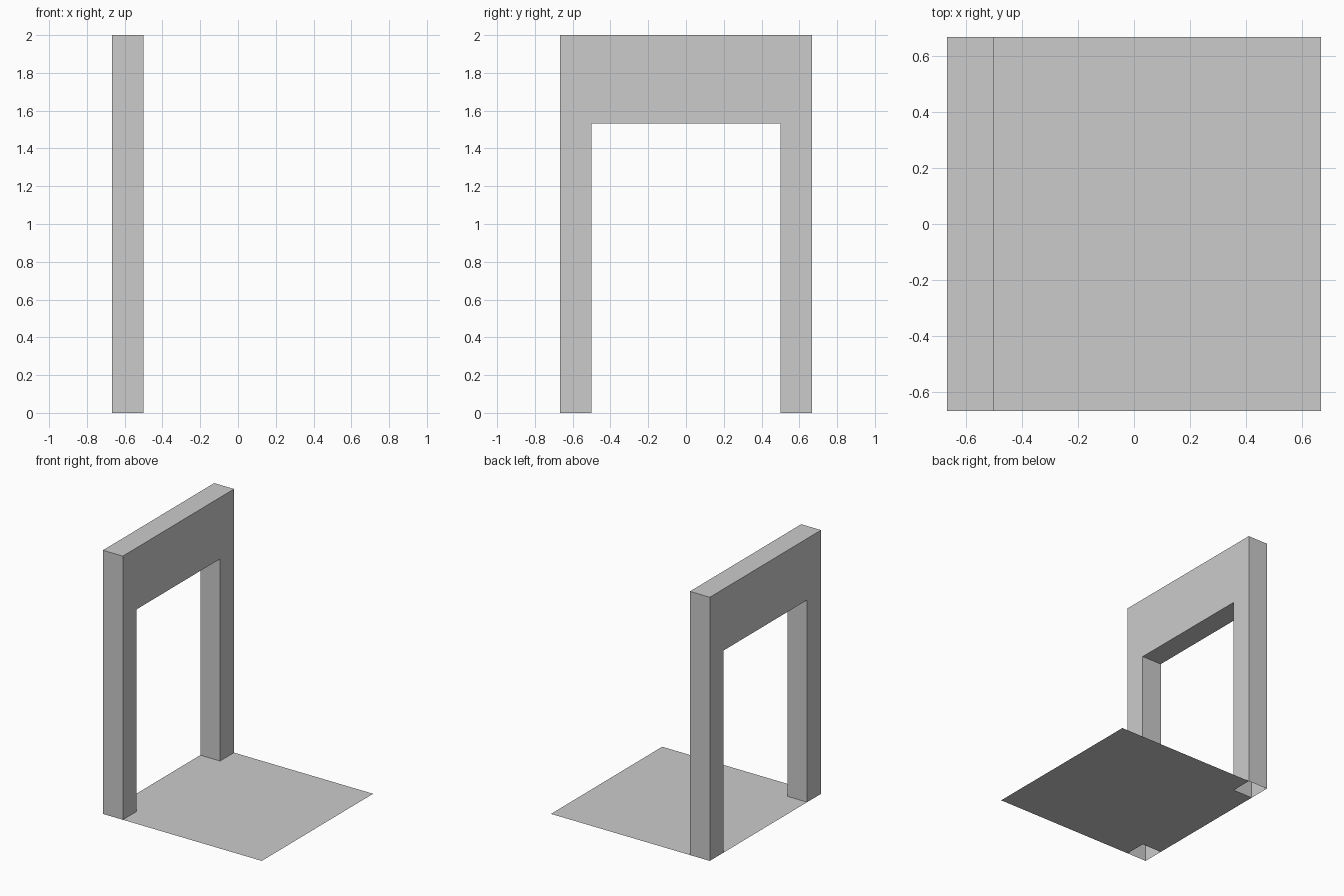
import bpy, bmesh

if "Cube" in bpy.data.objects:
    bpy.data.objects.remove(bpy.data.objects["Cube"])

HALF, INNER = 0.6667, 0.5      # outer half width, opening half width
TOP, LINTEL = 2.0, 1.533       # overall height, underside of the lintel


def make_object(name, bm):
    mesh = bpy.data.meshes.new(name)
    bm.to_mesh(mesh)
    bm.free()
    obj = bpy.data.objects.new(name, mesh)
    bpy.context.collection.objects.link(obj)
    return obj


def face_from(bm, points):
    return bm.faces.new([bm.verts.new(p) for p in points])


# Door frame: arch profile extruded along x, hollow posts open at the bottom
bm = bmesh.new()
profile = [(-HALF, 0), (-INNER, 0), (-INNER, LINTEL), (INNER, LINTEL),
           (INNER, 0), (HALF, 0), (HALF, TOP), (-HALF, TOP)]
face = face_from(bm, [(-HALF, y, z) for y, z in profile])
ext = bmesh.ops.extrude_face_region(bm, geom=[face], use_keep_orig=True)
moved = [g for g in ext["geom"] if isinstance(g, bmesh.types.BMVert)]
bmesh.ops.translate(bm, verts=moved, vec=(HALF - INNER, 0, 0))
bmesh.ops.recalc_face_normals(bm, faces=bm.faces)
feet = [f for f in bm.faces if all(abs(v.co.z) < 1e-5 for v in f.verts)]
bmesh.ops.delete(bm, geom=feet, context="FACES_ONLY")
make_object("door_frame", bm)

# Floor: thin sheet notched around the two posts
bm = bmesh.new()
outline = [(-HALF, -INNER), (-INNER, -INNER), (-INNER, -HALF), (HALF, -HALF),
           (HALF, HALF), (-INNER, HALF), (-INNER, INNER), (-HALF, INNER)]
face_from(bm, [(x, y, 0) for x, y in outline])
make_object("floor", bm)
